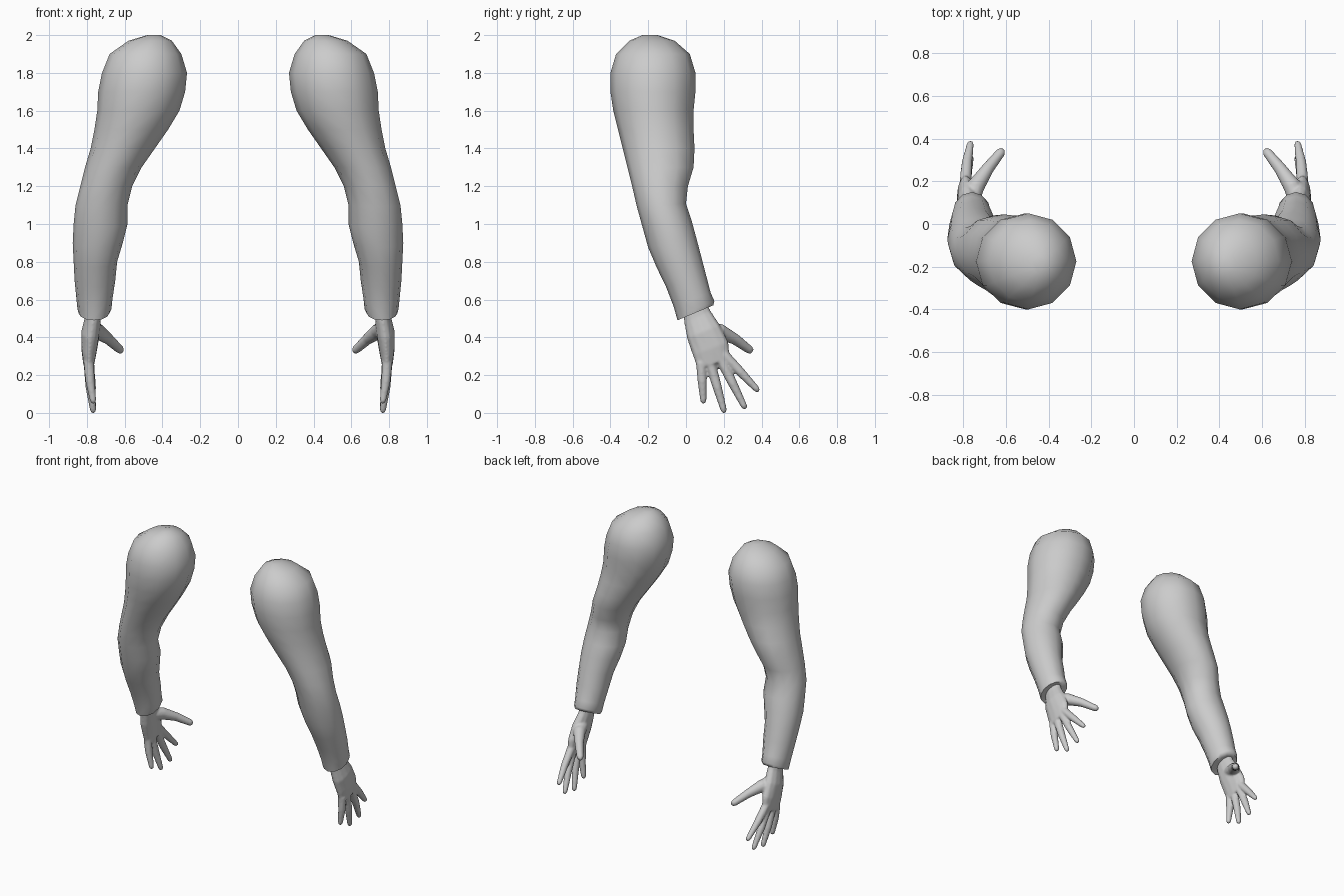
import bpy, bmesh, math
from mathutils import Vector

cube = bpy.data.objects.get("Cube")
if cube:
    bpy.data.objects.remove(cube, do_unlink=True)

SIDES = 12

grey = bpy.data.materials.new("plain grey")
grey.use_nodes = True
colour = (0.6, 0.6, 0.6, 1)
grey.diffuse_color = colour
grey.node_tree.nodes["Principled BSDF"].inputs["Base Color"].default_value = colour


def level_ring(z, x_in, x_out, y_front, y_back, tilt=0.0):
    """Oval ring around a limb; tilt raises its back edge."""
    mid = Vector(((x_in + x_out) / 2, (y_front + y_back) / 2, z))
    half_x, half_y = (x_out - x_in) / 2, (y_back - y_front) / 2
    points = []
    for i in range(SIDES):
        angle = math.tau * i / SIDES
        across, along = half_x * math.cos(angle), half_y * math.sin(angle)
        points.append(mid + Vector((across, along, along * tilt)))
    return points


def tube_rings(path):
    """Round rings along a path of (point, radius), with a rounded tip."""
    points = [Vector(p) for p, r in path]
    radii = [r for p, r in path]
    end = (points[-1] - points[-2]).normalized()
    tip, tip_radius = points[-1], radii[-1]
    for angle in (math.radians(45), math.radians(75)):
        points.append(tip + end * tip_radius * math.sin(angle))
        radii.append(tip_radius * math.cos(angle))
    rings = []
    for i, centre in enumerate(points):
        ahead = points[min(i + 1, len(points) - 1)] - points[max(i - 1, 0)]
        side = ahead.cross(Vector((1, 0, 0))).normalized()
        other = ahead.cross(side).normalized()
        turns = [math.tau * k / SIDES for k in range(SIDES)]
        rings.append([centre + (side * math.cos(a) + other * math.sin(a)) * radii[i]
                      for a in turns])
    return rings


def add_loft(bm, rings, flip):
    """Skin a list of rings and close both ends."""
    rows = [[bm.verts.new((p.x * flip, p.y, p.z)) for p in ring] for ring in rings]
    for upper, lower in zip(rows, rows[1:]):
        for i in range(SIDES):
            j = (i + 1) % SIDES
            bm.faces.new((upper[i], upper[j], lower[j], lower[i]))
    bm.faces.new(rows[0])
    bm.faces.new(rows[-1])


def make_object(name, lofts, flip):
    bm = bmesh.new()
    for rings in lofts:
        add_loft(bm, rings, flip)
    bmesh.ops.recalc_face_normals(bm, faces=bm.faces)
    mesh = bpy.data.meshes.new(name)
    bm.to_mesh(mesh)
    bm.free()
    mesh.materials.append(grey)
    obj = bpy.data.objects.new(name, mesh)
    bpy.context.collection.objects.link(obj)
    bpy.ops.object.select_all(action='DESELECT')
    obj.select_set(True)
    bpy.context.view_layer.objects.active = obj
    bpy.ops.object.shade_smooth_by_angle(angle=math.radians(65))
    return obj


# Sleeve sections from shoulder to cuff: z, inner x, outer x, front y, back y
sleeve_sections = [
    (2.0, .41, .48, -.23, -.15),
    (1.97, .35, .58, -.30, -.06),
    (1.9, .30, .68, -.37, .02),
    (1.8, .27, .72, -.40, .05),
    (1.7, .28, .74, -.40, .05),
    (1.6, .31, .745, -.385, .04),
    (1.5, .37, .76, -.36, .04),
    (1.4, .44, .78, -.335, .045),
    (1.3, .51, .81, -.31, .04),
    (1.2, .56, .835, -.285, .01),
    (1.1, .585, .86, -.26, 0),
    (1.0, .585, .87, -.23, .03),
    (.9, .61, .875, -.20, .055),
    (.8, .64, .87, -.155, .08),
    (.7, .65, .865, -.105, .105),
    (.6, .665, .855, -.065, .13),
    (.55, .67, .85, -.05, .15),
    (.53, .68, .845, -.045, .145),
    (.535, .71, .82, -.02, .12),
]
sleeve = [level_ring(*s, tilt=min(max((1.2 - s[0]) * .65, 0), .42))
          for s in sleeve_sections]

# Palm sections from wrist to knuckles, with tilt
palm = [level_ring(*s) for s in (
    (.58, .725, .805, -.02, .10, .45),
    (.51, .725, .81, -.01, .13, .45),
    (.43, .73, .83, .005, .18, .42),
    (.34, .745, .83, .035, .225, .38),
    (.26, .76, .82, .06, .235, .3),
)]

# Fingers: base (y, z) and tip (y, z)
finger_ends = [
    ((.20, .31), (.375, .125)),
    ((.185, .28), (.308, .035)),
    ((.13, .26), (.20, .015)),
    ((.08, .27), (.092, .065)),
]
digits = []
for (y0, z0), (y1, z1) in finger_ends:
    path = [((.79, y0, z0), .028),
            ((.783, (y0 + y1) / 2, (z0 + z1) / 2), .025),
            ((.767, y1, z1), .017)]
    digits.append(tube_rings(path))

# Thumb points inward and back
digits.append(tube_rings([((.77, .09, .45), .04), ((.74, .18, .43), .042),
                          ((.685, .26, .39), .03), ((.625, .335, .335), .023)]))

for side, flip in (("left", 1), ("right", -1)):
    make_object(side + "_sleeve", [sleeve], flip)
    hand = make_object(side + "_hand", [palm] + digits, flip)
    # Fuse palm and fingers into one soft skin
    fuse = hand.modifiers.new("fuse", 'REMESH')
    fuse.mode = 'VOXEL'
    fuse.voxel_size = .007
    fuse.use_smooth_shade = True
    soften = hand.modifiers.new("soften", 'SMOOTH')
    soften.factor = .5
    soften.iterations = 5
